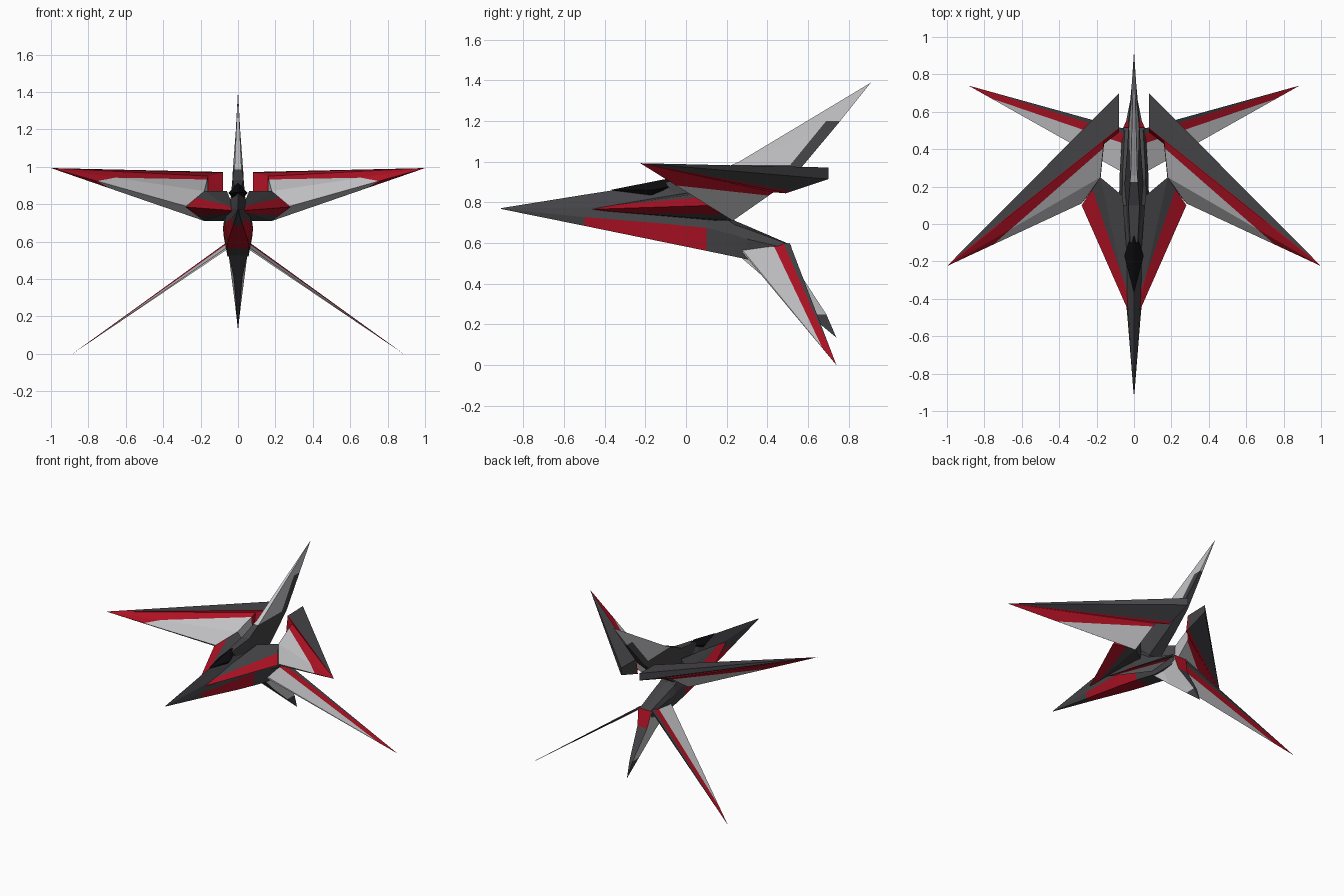
import bpy, bmesh
from mathutils import Vector

if "Cube" in bpy.data.objects:
    bpy.data.objects.remove(bpy.data.objects["Cube"])


def material(name, color):
    m = bpy.data.materials.new(name)
    m.diffuse_color = (*color, 1)
    m.use_nodes = True
    m.node_tree.nodes["Principled BSDF"].inputs["Base Color"].default_value = m.diffuse_color
    return m


DARK, RED, LIGHT, BLACK = range(4)
MATS = [material("dark_grey", (0.058, 0.058, 0.064)), material("red", (0.44, 0.006, 0.018)),
        material("light_grey", (0.56, 0.56, 0.58)), material("black", (0.004, 0.004, 0.005))]


def part(name, verts, faces=None, rule=lambda c, n: DARK, cuts=(), mirror=False):
    """Mesh from faces (or a convex hull), cut along planes, coloured by rule."""
    bm = bmesh.new()
    vs = [bm.verts.new(v) for v in verts]
    if faces:
        for f in faces:
            bm.faces.new([vs[i] for i in f])
    else:
        bmesh.ops.convex_hull(bm, input=vs)
    bmesh.ops.recalc_face_normals(bm, faces=bm.faces[:])
    if cuts:
        bmesh.ops.triangulate(bm, faces=bm.faces[:])
    for co, no in cuts:
        bmesh.ops.bisect_plane(bm, geom=bm.verts[:] + bm.edges[:] + bm.faces[:],
                               plane_co=co, plane_no=no, dist=1e-5)
    bm.normal_update()
    for f in bm.faces:
        f.material_index = rule(f.calc_center_median(), f.normal)
    me = bpy.data.meshes.new(name)
    bm.to_mesh(me)
    bm.free()
    for m in MATS:
        me.materials.append(m)
    ob = bpy.data.objects.new(name, me)
    bpy.context.collection.objects.link(ob)
    if mirror:
        ob.modifiers.new("Mirror", 'MIRROR').use_clip = False
    return ob


def line(p, q):
    """Upright cutting plane through two plan points; positive side is to the rear."""
    return Vector((*p, 0)), Vector((p[1] - q[1], q[0] - p[0], 0)) * (1 if q[0] > p[0] else -1)


def behind(c, plane):
    return (c - plane[0]).dot(plane[1]) > 0


def bands(dark, red):
    return lambda c, n: DARK if behind(c, dark) else RED if behind(c, red) else LIGHT


def plate(name, outline, rule, cuts=()):
    """Upright fin on the centreline from (y, z, half width) points."""
    k = len(outline)
    verts = [(s * w, y, z) for s in (-1, 1) for y, z, w in outline]
    faces = [list(range(k)), list(range(2 * k - 1, k - 1, -1))]
    faces += [(i, (i + 1) % k, (i + 1) % k + k, i + k) for i in range(k)]
    return part(name, verts, faces, rule, cuts)


# Fuselage: lofted stations (y, top z, shoulder z, side z, bottom z, half width)
stations = [(-0.91, .772, .771, .769, .768, .002), (-0.5, .838, .775, .728, .685, .035),
            (-0.1, .90, .80, .695, .603, .072), (0.1, .885, .79, .675, .562, .08),
            (0.24, .71, .69, .64, .533, .078), (0.30, .685, .67, .62, .52, .075),
            (0.515, .592, .59, .57, .53, .06)]
verts, faces, N = [], [], 7
for y, zt, zu, zs, zb, w in stations:
    verts += [(0, y, zt), (w * .8, y, zu), (w, y, zs), (w * .75, y, zb),
              (-w * .75, y, zb), (-w, y, zs), (-w * .8, y, zu)]
for s in range(len(stations) - 1):
    for i in range(N):
        j = (i + 1) % N
        faces.append((s * N + i, s * N + j, s * N + N + j, s * N + N + i))
faces += [list(range(N)), list(range(len(verts) - N, len(verts)))]
sides = {(2, 3), (3, 4), (4, 5)}
body = part("fuselage", verts, faces)
for p in body.data.polygons[:-2]:
    s, i = divmod(p.index, N)
    p.material_index = RED if s in (1, 2) and i in (2, 3, 4) else DARK

# Canopy
part("canopy", [(0, -.37, .862), (.052, -.17, .86), (-.052, -.17, .86), (0, -.1, .915),
                (0, -.03, .90), (.03, -.1, .875), (-.03, -.1, .875), (0, -.17, .8)],
     rule=lambda c, n: BLACK)

# Shoulders between fuselage and wings, red along the outer edge
trim = line((.05, -.32), (.22, .18))
part("shoulder", [(.015, -.5, .765), (.28, .1, .785), (.18, .25, .87), (.18, .235, .71),
                  (.06, .15, .87), (.06, .15, .71)],
     rule=lambda c, n: DARK if behind(c, trim) else RED, cuts=[trim], mirror=True)

# Main wings swept forward: tip, then upper and lower root points
wing_dark = line((.975, -.20), (.10, .50))
wing_red = line((.73, -.09), (.17, .40))
wing_band = bands(wing_dark, wing_red)
part("main_wing",
     [(1, -.225, .993), (.08, .70, .972), (.08, .51, .968), (.16, .45, .95), (.18, .25, .87),
      (.28, .11, .79), (.08, .70, .915), (.08, .49, .845), (.16, .43, .85), (.18, .23, .71)],
     [(0, 1, 2), (0, 2, 3), (0, 3, 4), (0, 4, 5), (0, 7, 6), (0, 8, 7), (0, 9, 8), (0, 5, 9),
      (0, 6, 1), (1, 6, 7, 2), (2, 7, 8, 3), (3, 8, 9, 4), (4, 9, 5)],
     rule=lambda c, n: RED if c.x < .165 and c.y < .5 and c.y > .43 else wing_band(c, n),
     cuts=[wing_dark, wing_red], mirror=True)

# Lower side fins
fin_dark = line((.07, .485), (.87, .738))
fin_red = line((.07, .435), (.75, .667))
part("side_fin",
     [(.05, .27, .575), (.05, .27, .563), (.055, .51, .60), (.055, .51, .585), (.885, .74, 0)],
     rule=bands(fin_dark, fin_red), cuts=[fin_dark, fin_red], mirror=True)

# Spine rising into the dorsal fin, dark low down and along the rear edge
rear = (Vector((0, .55, 1.03)), Vector((0, .77, -.63)))
low, high = (Vector((0, 0, .985)), Vector((0, 0, 1))), (Vector((0, 0, 1.2)), Vector((0, 0, 1)))
plate("dorsal_fin",
      [(-.1, .90, .02), (.1, .93, .03), (.26, 1.0, .018), (.91, 1.39, .001), (.75, 1.19, .012),
       (.57, .975, .028), (.42, .85, .035), (.22, .71, .05), (.0, .72, .05)],
      lambda c, n: DARK if not behind(c, low) or (behind(c, rear) and not behind(c, high)) else LIGHT,
      [rear, low, high])

# Ventral fin with a red rear panel and dark tip
tip = (Vector((0, 0, .25)), Vector((0, 0, 1)))
plate("ventral_fin",
      [(.27, .53, .05), (.42, .40, .022), (.74, .135, .001), (.69, .25, .014), (.55, .465, .042),
       (.515, .592, .058), (.35, .60, .05)],
      lambda c, n: RED if n.y > .6 and c.z > .46 else
      DARK if not behind(c, tip) or abs(n.x) < .5 else LIGHT, [tip])
